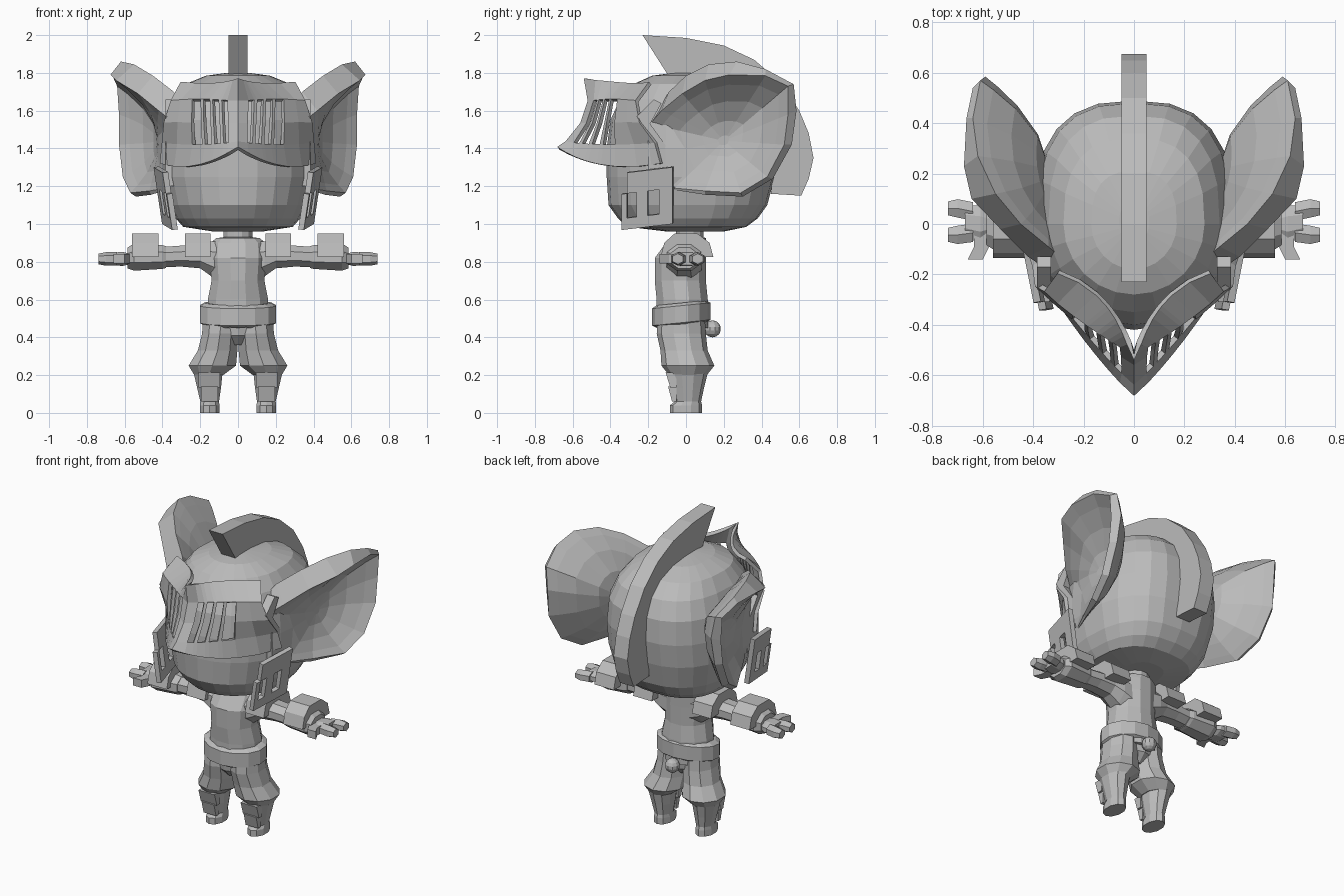
import bpy, bmesh, math
from mathutils import Vector

if "Cube" in bpy.data.objects:
    bpy.data.objects.remove(bpy.data.objects["Cube"], do_unlink=True)

GREY = bpy.data.materials.new("plain_grey")
GREY.use_nodes = True
GREY.diffuse_color = (0.5, 0.5, 0.5, 1)
GREY.node_tree.nodes["Principled BSDF"].inputs["Base Color"].default_value = (0.5, 0.5, 0.5, 1)


def finish(name, bm, mirror=False, thickness=0):
    bmesh.ops.recalc_face_normals(bm, faces=bm.faces[:])
    mesh = bpy.data.meshes.new(name)
    bm.to_mesh(mesh)
    bm.free()
    mesh.materials.append(GREY)
    obj = bpy.data.objects.new(name, mesh)
    bpy.context.collection.objects.link(obj)
    if mirror:
        obj.modifiers.new("mirror", "MIRROR")
    if thickness:
        solid = obj.modifiers.new("solidify", "SOLIDIFY")
        solid.thickness = thickness
        solid.offset = 0
    return obj


def skin(name, rings, mirror=False):
    """Join closed loops of equal length and cap both ends."""
    bm = bmesh.new()
    loops = [[bm.verts.new(p) for p in r] for r in rings]
    n = len(loops[0])
    for a, b in zip(loops, loops[1:]):
        for i in range(n):
            j = (i + 1) % n
            bm.faces.new((a[i], a[j], b[j], b[i]))
    bm.faces.new(loops[0])
    bm.faces.new(loops[-1])
    return finish(name, bm, mirror)


def sheet(name, rows, holes, thickness):
    """Mirrored open grid with cut-out cells (row, column)."""
    bm = bmesh.new()
    g = [[bm.verts.new(p) for p in r] for r in rows]
    for r in range(len(g) - 1):
        for c in range(len(g[0]) - 1):
            if (r, c) not in holes:
                bm.faces.new((g[r][c], g[r][c + 1], g[r + 1][c + 1], g[r + 1][c]))
    return finish(name, bm, True, thickness)


def prism(name, outline, x0, x1, mirror=False):
    """Side outline in y and z, extruded along x."""
    return skin(name, [[(x, y, z) for y, z in outline] for x in (x0, x1)], mirror)


def loft(name, stations, axis="z", n=10, mirror=False, shear=0):
    """Elliptic rings: position, two radii, two centre offsets."""
    rings = []
    for t, ra, rb, ca, cb in stations:
        ring = []
        for i in range(n):
            ang = 2 * math.pi * (i + 0.5) / n
            a, b = ca + ra * math.cos(ang), cb + rb * math.sin(ang)
            ring.append((a, b, t + shear * b) if axis == "z" else (t, a, b))
        rings.append(ring)
    return skin(name, rings, mirror)


def bezier(p, u):
    a, b, c = map(Vector, p)
    return a * (1 - u) ** 2 + b * 2 * u * (1 - u) + c * u * u


# Helmet shell: rounder at the front, boxier at the back
helmet = []
for z, rx, front, back in [(0.96, .13, .1, .2), (0.985, .29, .31, .32), (1.03, .33, .36, .38),
                           (1.1, .365, .41, .43), (1.25, .4, .42, .47), (1.4, .4, .42, .49),
                           (1.55, .385, .4, .48), (1.66, .34, .35, .43), (1.74, .28, .28, .34),
                           (1.785, .17, .18, .21), (1.8, .06, .07, .08)]:
    ring = []
    for i in range(24):
        c, s = math.cos(i * math.pi / 12), math.sin(i * math.pi / 12)
        e = 0.76 if s > 0 else 1.0
        ring.append((rx * math.copysign(abs(c) ** e, c),
                     abs(s) ** e * (back if s > 0 else -front), z))
    helmet.append(ring)
skin("helmet", helmet)

# Crest over the top and back
prism("helmet_crest", [(-.23, 2), (0, 1.985), (.2, 1.945), (.36, 1.87), (.5, 1.75), (.6, 1.6),
                       (.65, 1.48), (.675, 1.35), (.65, 1.24), (.61, 1.15), (.45, 1.16), (.47, 1.4),
                       (.44, 1.57), (.32, 1.72), (.1, 1.785), (-.09, 1.78)], -.05, .05)

# Pointed visor with four slots on each side
curves = [((0, -.675, 1.4), (.22, -.45, 1.26), (.405, -.13, 1.32)),
          ((0, -.63, 1.43), (.19, -.44, 1.41), (.395, -.16, 1.43)),
          ((0, -.55, 1.53), (.21, -.41, 1.54), (.385, -.24, 1.54)),
          ((0, -.51, 1.65), (.23, -.38, 1.66), (.35, -.26, 1.65)),
          ((0, -.53, 1.77), (.08, -.26, 1.72), (.3, -.19, 1.745))]
steps = [0, .11, .18, .22, .3, .34, .43, .47, .6, .8, 1]
sheet("visor", [[bezier(p, u) for u in steps] for p in curves],
      {(r, c) for r in (1, 2) for c in (1, 3, 5, 7)}, .022)

# Cheek guards with two slots each
sheet("cheek_guard", [[(.335 + (y + .34) * .2 + (z - .98) * .15, y, z + (y + .34) * .12)
                       for y in (-.34, -.31, -.26, -.2, -.14, -.07)]
                      for z in (.97, 1.03, 1.16, 1.27)], {(1, 1), (1, 3), (2, 0)}, .03)

# Visor hinge plates
prism("visor_hinge", [(-.26, 1.57), (-.17, 1.66), (-.13, 1.64), (-.19, 1.53), (-.11, 1.42),
                      (-.08, 1.2), (-.2, 1.2), (-.2, 1.45)], .33, .385, True)

# Large cupped ears: back shell, thick rolled upper rim, hollow bowl
rim = [(.27, -.15, 1.6), (.34, -.09, 1.7), (.45, 0, 1.785), (.55, .12, 1.845), (.62, .27, 1.86),
       (.64, .42, 1.82), (.61, .57, 1.74), (.59, .585, 1.6), (.6, .56, 1.42), (.58, .46, 1.24),
       (.54, .3, 1.145), (.46, .1, 1.155), (.38, -.06, 1.18), (.34, -.14, 1.37)]
lip = [(.33, -.19, 1.53), (.42, -.13, 1.6), (.53, -.02, 1.69), (.645, .1, 1.76), (.675, .23, 1.79),
       (.665, .42, 1.785), (.64, .54, 1.73), (.63, .54, 1.58), (.63, .52, 1.42), (.61, .43, 1.25),
       (.57, .29, 1.165), (.47, .1, 1.175), (.385, -.06, 1.19), (.345, -.14, 1.37)]


def bowl(loop, centre, f):
    c = Vector(centre)
    return [(c.x + (x - c.x) * f * f, c.y + (y - c.y) * f, c.z + (z - c.z) * f) for x, y, z in loop]


back, cup = (.34, .2, 1.48), (.43, .2, 1.44)
skin("ear", [bowl(rim, back, f) for f in (.1, .4, .7, .9, 1)]
     + [bowl(lip, cup, f) for f in (1, .85, .6, .3, .08)], True)

# Neck and torso
loft("torso", [(.45, .17, .14, 0, -.02), (.6, .165, .14, 0, -.02), (.7, .145, .14, 0, -.03),
               (.82, .155, .14, 0, -.03), (.9, .15, .11, 0, 0), (.925, .12, .1, 0, .01),
               (.93, .08, .075, 0, .02), (1, .08, .075, 0, .02)], n=12)

# Belt, tilted upward at the back
loft("belt", [(.465, .18, .13, 0, -.025), (.48, .205, .155, 0, -.025),
              (.57, .205, .155, 0, -.025), (.585, .18, .13, 0, -.025)], n=14, shear=.1)

# Tail
bm = bmesh.new()
bmesh.ops.create_uvsphere(bm, u_segments=10, v_segments=7, radius=.045)
bmesh.ops.translate(bm, verts=bm.verts[:], vec=(0, .14, .445))
finish("tail", bm)

# Trousers, boots and shin plates
loft("trouser_leg", [(.2, .08, .1, .155, .01), (.25, .132, .14, .136, .01),
                     (.33, .11, .125, .108, -.01), (.42, .1, .13, .095, -.025),
                     (.5, .1, .125, .09, -.025)], mirror=True)
loft("hips", [(.36, .05, .07, 0, -.02), (.41, .13, .12, 0, -.02), (.5, .18, .13, 0, -.02)])
loft("boot", [(0, .055, .085, .15, 0), (.04, .055, .085, .15, 0), (.06, .052, .07, .15, .01),
              (.13, .066, .085, .153, .01), (.21, .08, .105, .158, .01)], mirror=True)
for name, z, w in (("shin_plate_lower", .06, .045), ("shin_plate_upper", .135, .058)):
    prism(name, [(-.05, z), (-.04 - w * .75, z), (-.05 - w, z + .08), (-.05, z + .08)],
          .152 - w, .152 + w, True)

# Sleeves and cuffs
loft("sleeve", [(.08, .1, .12, -.01, .8), (.14, .1, .1, -.01, .815), (.2, .085, .07, -.01, .83),
                (.3, .08, .06, -.01, .83), (.4, .075, .058, -.01, .825)], "x", 8, True)
loft("cuff", [(.38, .08, .062, -.01, .825), (.4, .09, .068, -.01, .825), (.55, .105, .078, -.01, .825),
              (.585, .08, .06, -.01, .82)], "x", 8, True)

# Arched pads on the arms
for name, x0, x1 in (("shoulder_pad", .145, .28), ("forearm_pad", .42, .56)):
    prism(name, [(-.135, .825), (-.115, .9), (-.06, .95), (.06, .95), (.125, .9), (.145, .825)],
          x0, x1, True)

# Hands: palm, two fingers and a thumb
loft("palm", [(.57, .05, .03, 0, .815), (.61, .08, .04, 0, .815),
              (.67, .07, .036, .01, .815)], "x", 8, True)
for name, y, tilt in (("back_finger", .05, .012), ("front_finger", -.035, -.008)):
    loft(name, [(.64, .042, .036, y, .815), (.7, .042, .036, y + tilt, .815),
                (.738, .032, .028, y + tilt, .815)], "x", 6, True)
skin("thumb", [[(x + (.025 if y < -.1 else 0), y, z) for x, z in
                ((.575, .79), (.635, .79), (.635, .84), (.575, .84))] for y in (-.02, -.09, -.14)], True)
